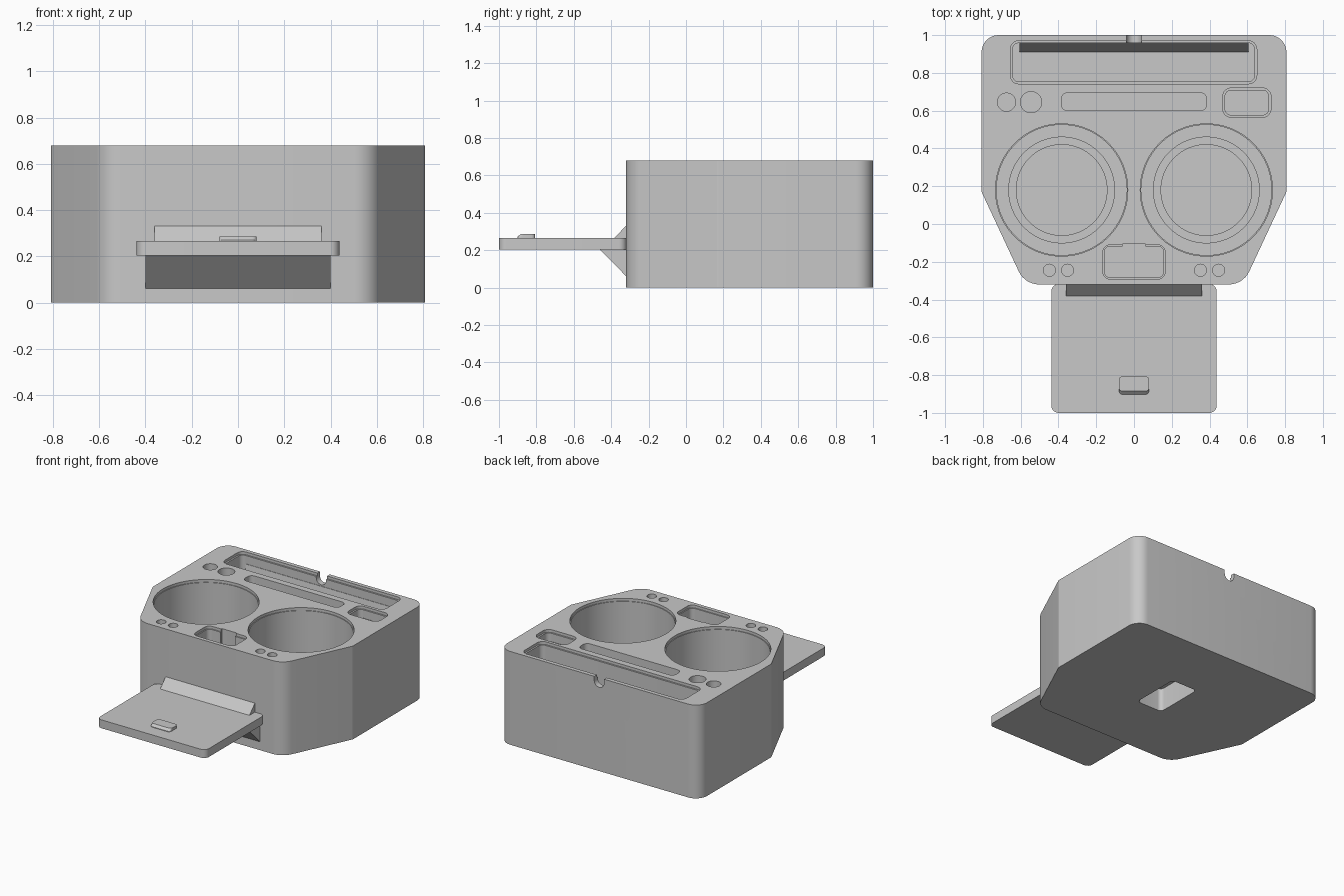
import bpy, bmesh, math
from mathutils import Vector

cube = bpy.data.objects.get("Cube")
if cube:
    bpy.data.objects.remove(cube, do_unlink=True)

grey = bpy.data.materials.new("plain grey")
grey.use_nodes = True
grey.diffuse_color = (0.58, 0.58, 0.58, 1)
grey.node_tree.nodes["Principled BSDF"].inputs["Base Color"].default_value = grey.diffuse_color

HEIGHT = 0.68
ABOVE = HEIGHT + 0.05


def rounded(corners, steps=8):
    """Outline with filleted corners from (x, y, radius), counter-clockwise."""
    out = []
    for i, (x, y, r) in enumerate(corners):
        p = Vector((x, y))
        a = (Vector(corners[i - 1][:2]) - p).normalized()
        b = (Vector(corners[(i + 1) % len(corners)][:2]) - p).normalized()
        half = a.angle(b) / 2
        centre = p + (a + b).normalized() * (r / math.sin(half))
        start = p + a * (r / math.tan(half)) - centre
        turn = math.pi - 2 * half
        for k in range(steps + 1):
            t = turn * k / steps
            c, s = math.cos(t), math.sin(t)
            out.append((centre.x + start.x * c - start.y * s,
                        centre.y + start.x * s + start.y * c))
    return out


def rect(x0, x1, y0, y1, r):
    return rounded([(x0, y0, r), (x1, y0, r), (x1, y1, r), (x0, y1, r)])


def circle(x, y, r, n=96):
    return [(x + r * math.cos(math.tau * i / n), y + r * math.sin(math.tau * i / n))
            for i in range(n)]


def make(name, rings):
    """Solid lofted through rings of 3D points, capped at both ends."""
    bm = bmesh.new()
    loops = [[bm.verts.new(p) for p in ring] for ring in rings]
    n = len(loops[0])
    for lo, hi in zip(loops, loops[1:]):
        for i in range(n):
            j = (i + 1) % n
            bm.faces.new((lo[i], lo[j], hi[j], hi[i]))
    bm.faces.new(loops[0][::-1])
    bm.faces.new(loops[-1])
    bmesh.ops.recalc_face_normals(bm, faces=bm.faces)
    mesh = bpy.data.meshes.new(name)
    bm.to_mesh(mesh)
    bm.free()
    mesh.materials.append(grey)
    ob = bpy.data.objects.new(name, mesh)
    bpy.context.collection.objects.link(ob)
    return ob


def loft(name, *sections):
    return make(name, [[(x, y, z) for x, y in outline] for outline, z in sections])


def prism(name, half_width, profile):
    return make(name, [[(x, y, z) for y, z in profile] for x in (-half_width, half_width)])


def smooth(ob):
    bpy.ops.object.select_all(action='DESELECT')
    ob.select_set(True)
    bpy.context.view_layer.objects.active = ob
    bpy.ops.object.shade_smooth_by_angle(angle=math.radians(30))


# Main block: square back, tapered front
outline = rounded([(-0.578, -0.32, 0.12), (0.578, -0.32, 0.12), (0.807, 0.17, 0.03),
                   (0.807, 1, 0.09), (-0.807, 1, 0.09), (-0.807, 0.17, 0.03)])
body = loft("body", (outline, 0), (outline, HEIGHT))

cutters = []


def pocket(x0, x1, y0, y1, r, depth, lip=0.0):
    """Rounded pocket, with a shallow stepped lip if wanted."""
    outer = rect(x0, x1, y0, y1, r)
    inner = rect(x0 + lip, x1 - lip, y0 + lip, y1 - lip, r - lip)
    levels = [(inner, HEIGHT - depth)]
    if lip:
        levels += [(inner, HEIGHT - 0.02), (outer, HEIGHT - 0.02)]
    cutters.append(loft("pocket_cutter", *levels, (outer, ABOVE)))


def bore(x, y, r, depth):
    ring = circle(x, y, r, 48)
    cutters.append(loft("bore_cutter", (ring, HEIGHT - depth), (ring, ABOVE)))


# Two large round wells with stepped floors
for side in (-1, 1):
    steps = [(0.24, 0.22), (0.24, 0.25), (0.28, 0.25), (0.28, 0.28),
             (0.345, 0.28), (0.345, 0.66), (0.35, 0.66), (0.35, ABOVE)]
    cutters.append(loft("well_cutter",
                        *[(circle(side * 0.383, 0.18, r), z) for r, z in steps]))
    # Pairs of small holes at the front
    for x in (0.352, 0.448):
        bore(side * x, -0.245, 0.032, 0.05)

# Round holes at the back right
bore(-0.675, 0.645, 0.048, 0.05)
bore(-0.545, 0.645, 0.056, 0.05)

# Rectangular pockets
pocket(-0.655, 0.65, 0.742, 0.97, 0.045, 0.33, 0.012)
pocket(0.47, 0.725, 0.565, 0.72, 0.045, 0.08, 0.012)
pocket(-0.385, 0.385, 0.6, 0.695, 0.035, 0.1)
pocket(-0.165, 0.165, -0.292, -0.11, 0.04, 0.3, 0.008)
pocket(-0.06, 0.06, -0.2, -0.102, 0.005, 0.3)

# Cable notch through the back wall
notch = [(-0.04, ABOVE), (-0.04, HEIGHT - 0.03)]
notch += [(0.04 * math.cos(a), HEIGHT - 0.03 + 0.04 * math.sin(a))
          for a in [math.pi + math.pi * k / 12 for k in range(1, 12)]]
notch += [(0.04, HEIGHT - 0.03), (0.04, ABOVE)]
cutters.append(make("notch_cutter", [[(x, y, z) for x, z in notch] for y in (0.93, 1.05)]))

# Recess in the underside
under = rect(-0.105, 0.105, 0.16, 0.53, 0.03)
cutters.append(loft("underside_cutter", (under, -0.05), (under, 0.17)))

for cutter in cutters:
    cutter.hide_render = True
    mod = body.modifiers.new("cut", 'BOOLEAN')
    mod.operation = 'DIFFERENCE'
    mod.solver = 'EXACT'
    mod.object = cutter
    bpy.context.view_layer.objects.active = body
    bpy.ops.object.modifier_apply(modifier=mod.name)
for cutter in cutters:
    bpy.data.objects.remove(cutter, do_unlink=True)
smooth(body)

# Sloped rest along the back of the long pocket
prism("pocket_rest", 0.607, [(0.91, 0.345), (0.965, 0.345), (0.965, 0.6), (0.955, 0.6)])

# Front shelf with its braces and raised tab
shelf = rect(-0.438, 0.438, -1, -0.318, 0.04)
smooth(loft("front_shelf", (shelf, 0.205), (shelf, 0.266)))
prism("upper_brace", 0.36, [(-0.386, 0.262), (-0.315, 0.262), (-0.315, 0.337)])
prism("lower_brace", 0.4, [(-0.466, 0.208), (-0.315, 0.056), (-0.315, 0.208)])
smooth(loft("shelf_tab", (rect(-0.08, 0.08, -0.902, -0.806, 0.02), 0.262),
            (rect(-0.08, 0.08, -0.902, -0.806, 0.02), 0.27),
            (rect(-0.08, 0.08, -0.885, -0.806, 0.02), 0.286)))
